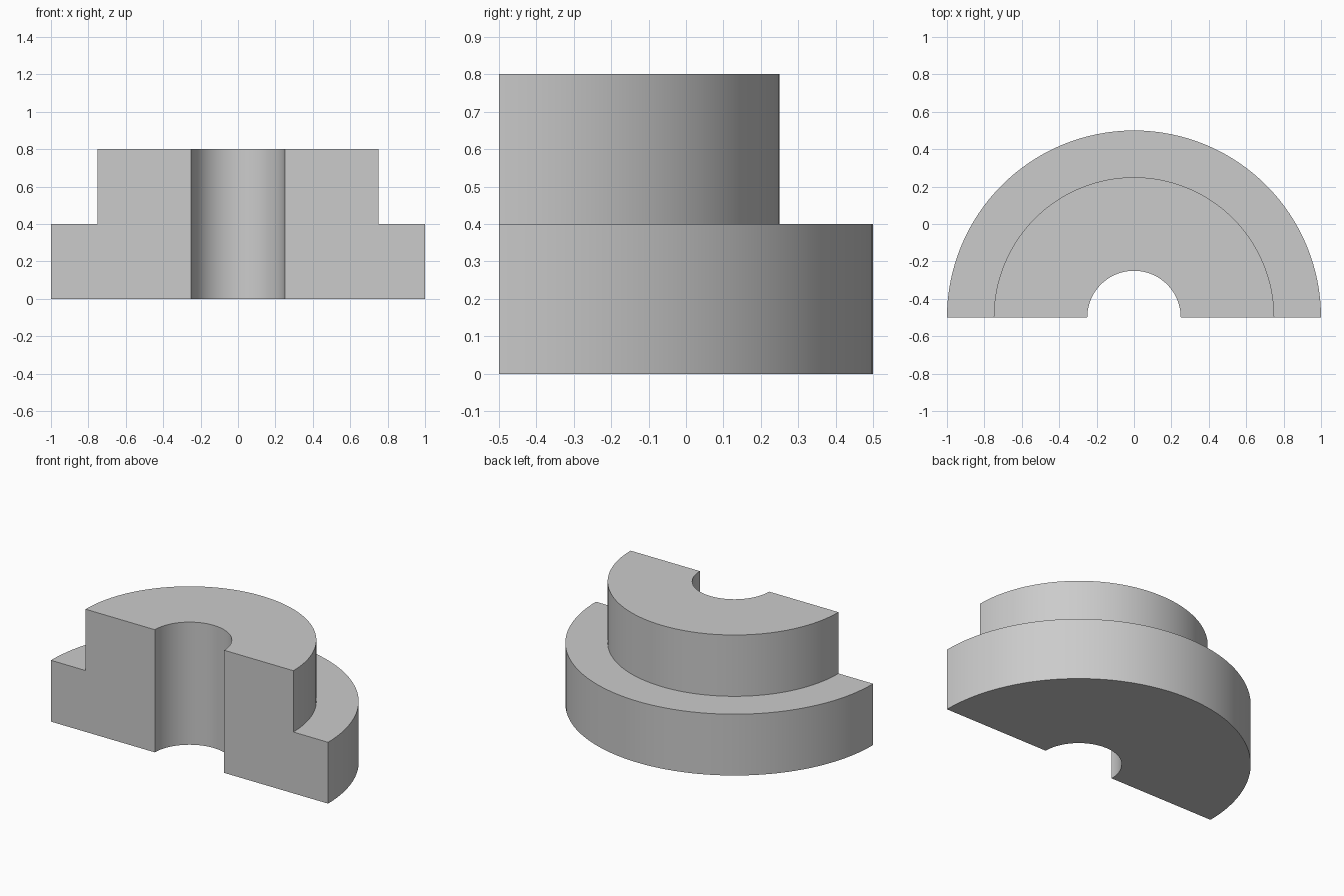
import bpy
import bmesh
from math import pi, radians
from mathutils import Matrix, Vector

default = bpy.data.objects.get("Cube")
if default:
    bpy.data.objects.remove(default, do_unlink=True)

# Plain grey material
grey = bpy.data.materials.new("plain grey")
grey.use_nodes = True
colour = (0.6, 0.6, 0.6, 1)
grey.diffuse_color = colour
grey.node_tree.nodes["Principled BSDF"].inputs["Base Color"].default_value = colour

# Stepped wall section: (radius, height)
BORE, HUB, FLANGE = 0.25, 0.75, 1.0
STEP, TOP = 0.4, 0.8
SECTION = [(BORE, 0), (FLANGE, 0), (FLANGE, STEP), (HUB, STEP), (HUB, TOP), (BORE, TOP)]
SEGMENTS = 64
AXIS = Vector((0, -0.5, 0))

# Half turn of the section about the bore axis
bm = bmesh.new()
rings = []
for i in range(SEGMENTS + 1):
    turn = Matrix.Translation(AXIS) @ Matrix.Rotation(pi * i / SEGMENTS, 4, "Z")
    rings.append([bm.verts.new(turn @ Vector((r, 0, z))) for r, z in SECTION])
count = len(SECTION)
for a, b in zip(rings, rings[1:]):
    for j in range(count):
        k = (j + 1) % count
        bm.faces.new((a[j], a[k], b[k], b[j]))

# Flat cut faces at the front
bm.faces.new(rings[0])
bm.faces.new(rings[-1])
bmesh.ops.recalc_face_normals(bm, faces=bm.faces)

mesh = bpy.data.meshes.new("half_flanged_bushing")
bm.to_mesh(mesh)
bm.free()
mesh.materials.append(grey)
bushing = bpy.data.objects.new("half_flanged_bushing", mesh)
bpy.context.collection.objects.link(bushing)

# Smooth round walls with crisp edges
bpy.ops.object.select_all(action="DESELECT")
bushing.select_set(True)
bpy.context.view_layer.objects.active = bushing
bpy.ops.object.shade_smooth_by_angle(angle=radians(30))
